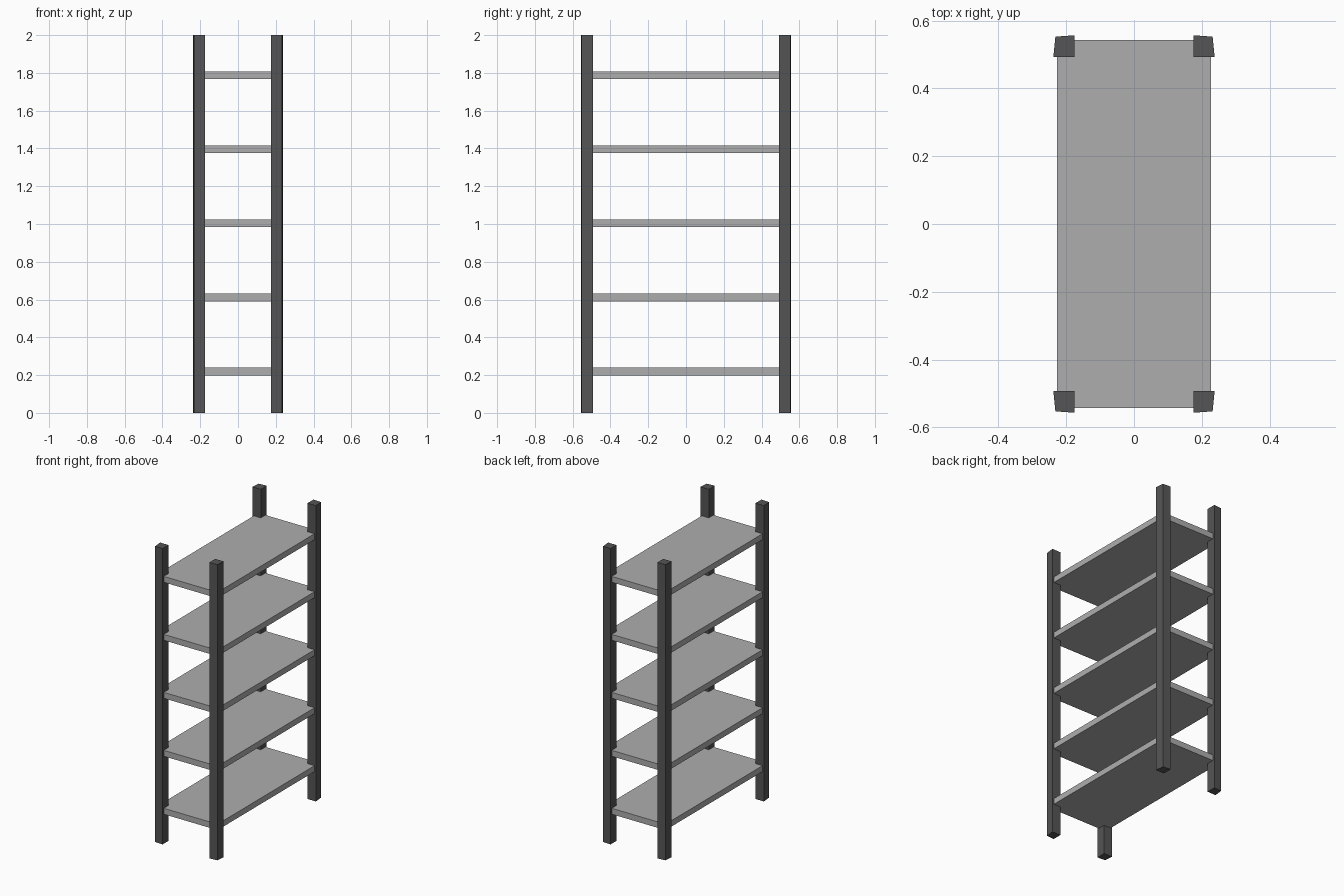
import bpy
import bmesh

if "Cube" in bpy.data.objects:
    bpy.data.objects.remove(bpy.data.objects["Cube"])

HEIGHT = 2.0
# Post footprint in the +x +y corner; the outer corner is pulled slightly inward
POST = [(0.175, 0.493), (0.238, 0.493), (0.232, 0.553), (0.175, 0.557)]
SHELF = [(-0.227, -0.543), (0.227, -0.543), (0.227, 0.543), (-0.227, 0.543)]


def prism(name, outline, z0, z1, color):
    """Extrude a flat outline from z0 to z1."""
    bm = bmesh.new()
    face = bm.faces.new([bm.verts.new((x, y, z0)) for x, y in outline])
    top = bmesh.ops.extrude_face_region(bm, geom=[face])["geom"]
    verts = [g for g in top if isinstance(g, bmesh.types.BMVert)]
    bmesh.ops.translate(bm, verts=verts, vec=(0, 0, z1 - z0))
    if len(bm.faces) == 5:  # keep the bottom closed
        bm.faces.new([v for v in bm.verts if v not in verts])
    bmesh.ops.recalc_face_normals(bm, faces=bm.faces)
    mesh = bpy.data.meshes.new(name)
    bm.to_mesh(mesh)
    bm.free()
    mesh.materials.append(color)
    obj = bpy.data.objects.new(name, mesh)
    bpy.context.collection.objects.link(obj)
    return obj


def material(name, value):
    mat = bpy.data.materials.new(name)
    mat.diffuse_color = (value, value, value, 1)
    mat.use_nodes = True
    mat.node_tree.nodes["Principled BSDF"].inputs["Base Color"].default_value = mat.diffuse_color
    return mat


dark = material("dark_frame", 0.09)
light = material("light_shelf", 0.42)

# Four corner posts
for side, sx in (("left", -1), ("right", 1)):
    for end, sy in (("front", -1), ("back", 1)):
        outline = [(x * sx, y * sy) for x, y in POST]
        prism(f"{end}_{side}_post", outline, 0, HEIGHT, dark)

# Five evenly spaced shelves, their corners let into the posts
for i in range(5):
    z = 0.199 + i * 0.392
    prism(f"shelf_{i + 1}", SHELF, z, z + 0.04, light)
